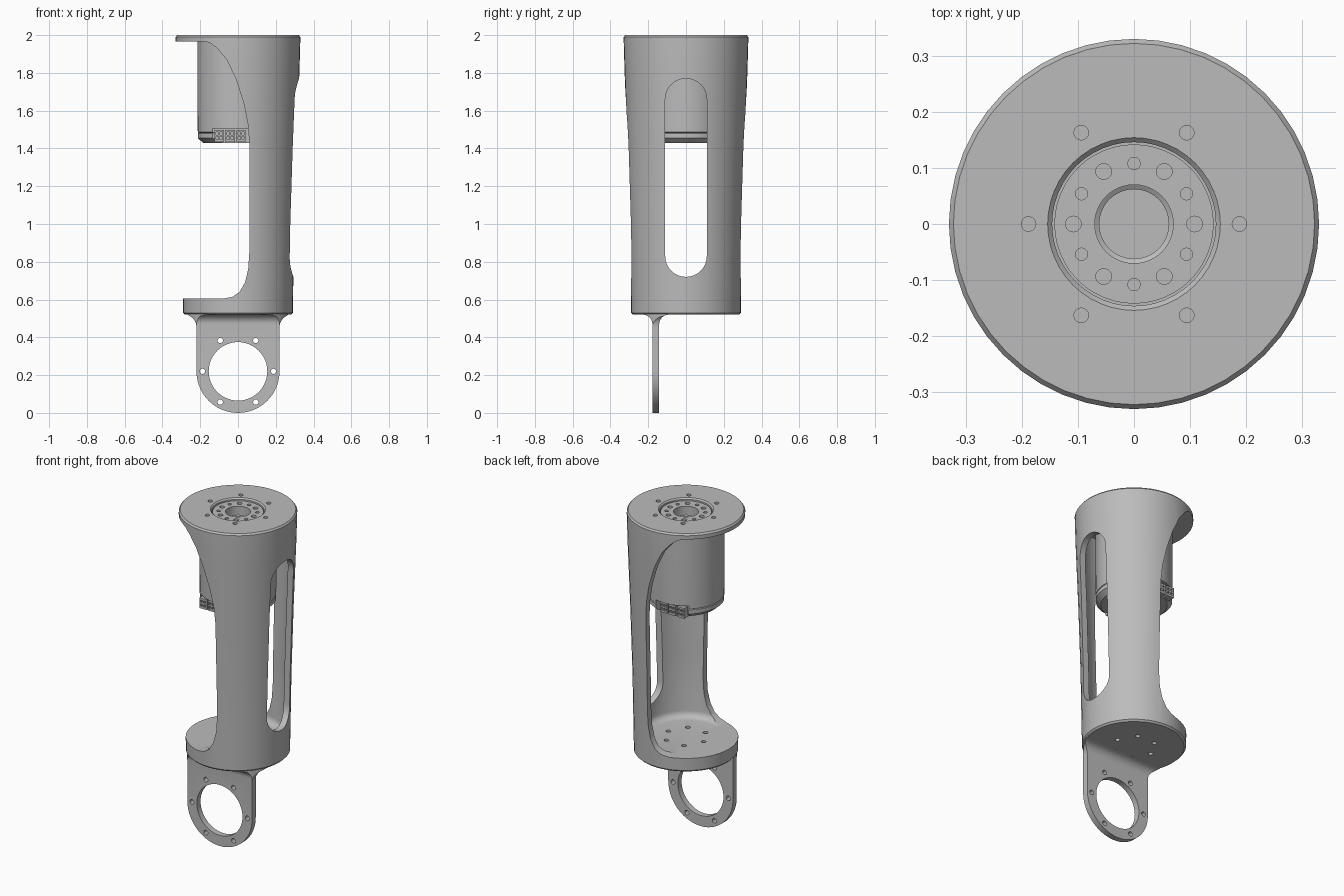
import bpy, bmesh
from math import sin, cos, pi, radians
from mathutils import Matrix, Vector

if "Cube" in bpy.data.objects:
    bpy.data.objects.remove(bpy.data.objects["Cube"], do_unlink=True)

grey = bpy.data.materials.new("plain grey")
grey.use_nodes = True
grey.diffuse_color = (0.5, 0.5, 0.5, 1)
grey.node_tree.nodes["Principled BSDF"].inputs["Base Color"].default_value = (0.5, 0.5, 0.5, 1)


def finish(name, bm):
    bmesh.ops.recalc_face_normals(bm, faces=bm.faces)
    mesh = bpy.data.meshes.new(name)
    bm.to_mesh(mesh)
    bm.free()
    mesh.materials.append(grey)
    obj = bpy.data.objects.new(name, mesh)
    bpy.context.collection.objects.link(obj)
    return obj


def lathe(name, profile, sides=48):
    """Solid of revolution from (radius, height) pairs; ends lie on the axis."""
    bm = bmesh.new()
    verts = [bm.verts.new((r, 0, z)) for r, z in profile]
    edges = [bm.edges.new(pair) for pair in zip(verts, verts[1:])]
    bmesh.ops.spin(bm, geom=verts + edges, cent=(0, 0, 0), axis=(0, 0, 1),
                   angle=2 * pi, steps=sides, use_duplicate=False)
    bmesh.ops.remove_doubles(bm, verts=bm.verts, dist=1e-4)
    return finish(name, bm)


def prism(name, outline, axis, start, end):
    """Extrude a 2D outline along x (outline in y, z) or y (outline in x, z)."""
    bm = bmesh.new()
    place = (lambda a, b: (start, a, b)) if axis == "x" else (lambda a, b: (a, start, b))
    face = bm.faces.new([bm.verts.new(place(a, b)) for a, b in outline])
    moved = bmesh.ops.extrude_face_region(bm, geom=[face])["geom"]
    step = Vector((end - start, 0, 0) if axis == "x" else (0, end - start, 0))
    bmesh.ops.translate(bm, vec=step, verts=[v for v in moved if isinstance(v, bmesh.types.BMVert)])
    return finish(name, bm)


def box(name, x, y, z):
    return prism(name, [(x[0], z[0]), (x[1], z[0]), (x[1], z[1]), (x[0], z[1])], "y", *y)


def arc(cx, cz, r, a0, a1, n=10):
    return [(cx + r * cos(radians(a0 + (a1 - a0) * i / n)),
             cz + r * sin(radians(a0 + (a1 - a0) * i / n))) for i in range(n + 1)]


def drills(spots, r, depth, along="z", sides=20):
    """Several round cutters in one object."""
    bm = bmesh.new()
    turn = Matrix.Rotation(pi / 2, 4, "X") if along == "y" else Matrix()
    for p in spots:
        bmesh.ops.create_cone(bm, cap_ends=True, segments=sides, radius1=r, radius2=r,
                              depth=depth, matrix=Matrix.Translation(p) @ turn)
    return finish("drill_cutter", bm)


def ring(radius, z, first=0):
    return [(radius * cos(radians(first + 60 * i)), radius * sin(radians(first + 60 * i)), z)
            for i in range(6)]


def carve(obj, cutter, operation="DIFFERENCE"):
    cutter.hide_render = True
    mod = obj.modifiers.new("carve", "BOOLEAN")
    mod.operation, mod.object, mod.solver = operation, cutter, "EXACT"
    bpy.context.view_layer.objects.active = obj
    bpy.ops.object.modifier_apply(modifier=mod.name)
    bpy.data.objects.remove(cutter, do_unlink=True)


# Tapered arm housing: outer solid, hollowed out
housing = lathe("arm_housing", [(0, 0.52), (0.28, 0.52), (0.29, 0.53), (0.293, 0.7), (0.298, 1.0),
                                (0.31, 1.4), (0.325, 1.8), (0.33, 1.975), (0.33, 1.99),
                                (0.322, 2), (0, 2)])
carve(housing, lathe("cavity_cutter", [(0, 0.605)] + arc(0.215, 0.645, 0.04, -90, 0, 5)
                     + [(0.262, 1.0), (0.274, 1.4), (0.289, 1.8), (0.292, 1.967), (0, 1.967)]))

# Open side with a sweeping edge from the top flange to the base
sweep = [(-0.5, 1.967), (-0.19, 1.967), (-0.15, 1.96), (-0.11, 1.93), (-0.06, 1.87), (-0.01, 1.765),
         (0.03, 1.64), (0.052, 1.53), (0.06, 1.43), (0.06, 0.85), (0.054, 0.76), (0.037, 0.69),
         (0.008, 0.64), (-0.03, 0.614), (-0.08, 0.605), (-0.5, 0.605)]
carve(housing, prism("sweep_cutter", sweep, "y", -0.5, 0.5))

# Long rounded slot through the closed side
slot = arc(0, 1.66, 0.11, 0, 180, 16) + arc(0, 0.83, 0.11, 180, 360, 16)
carve(housing, prism("slot_cutter", slot, "x", 0.1, 0.5))

# Top flange opening and bolt holes, base bolt holes
carve(housing, lathe("opening_cutter", [(0, 1.95), (0.146, 1.95), (0.146, 1.992),
                                        (0.155, 2.001), (0.155, 2.02), (0, 2.02)]))
carve(housing, drills(ring(0.188, 2), 0.013, 0.1))
carve(housing, drills(ring(0.12, 0.56), 0.014, 0.2))

# Drive unit hanging under the flange, with a recessed bore
motor = lathe("drive_unit", [(0, 1.43), (0.185, 1.43), (0.213, 1.455), (0.213, 1.48), (0.209, 1.483),
                             (0.213, 1.486), (0.215, 1.64), (0.215, 1.968), (0.142, 1.968),
                             (0.142, 1.985), (0.07, 1.985), (0.07, 1.93), (0.062, 1.925),
                             (0.062, 1.88), (0, 1.88)])
carve(motor, drills(ring(0.108, 1.985), 0.014, 0.05))
carve(motor, drills(ring(0.108, 1.985, 30), 0.011, 0.03))
for side in (-1, 1):
    y = sorted((side * 0.165, side * 0.3))
    carve(motor, box("recess_cutter", (-0.14, 0.06), y, (1.4, 1.505)))

# Cable sockets in the recesses
sockets = []
for side, label in ((-1, "front"), (1, "back")):
    for i in range(3):
        x = -0.125 + i * 0.058
        part = box(f"{label}_socket_{i + 1}", (x, x + 0.05),
                   sorted((side * 0.15, side * 0.196)), (1.435, 1.498))
        for z in (1.448, 1.472):
            for px in (x + 0.008, x + 0.029):
                carve(part, box("pin_cutter", (px, px + 0.013),
                                sorted((side * 0.18, side * 0.21)), (z, z + 0.014)))
        sockets.append(part)

# Mounting bracket: front outline crossed with a filleted side outline
front = (arc(0, 0.22, 0.22, 180, 360, 28) + arc(0.285, 0.455, 0.065, 180, 90, 8)
         + [(0.285, 0.53), (-0.285, 0.53)] + arc(-0.285, 0.455, 0.065, 90, 0, 8))
side = ([(-0.178, 0)] + [(-0.142, 0)] + arc(-0.092, 0.47, 0.05, 180, 90, 8)
        + [(-0.092, 0.53), (-0.228, 0.53)] + arc(-0.228, 0.47, 0.05, 90, 0, 8))
bracket = prism("mounting_bracket", front, "y", -0.3, 0)
carve(bracket, prism("side_shape", side, "x", -0.4, 0.4), "INTERSECT")
carve(bracket, lathe("round_limit", [(0, -0.1), (0.283, -0.1), (0.283, 0.6), (0, 0.6)]), "INTERSECT")
carve(bracket, drills([(0, -0.16, 0.22)], 0.155, 0.2, "y", 48))
carve(bracket, drills([(x, -0.16, 0.22 + z) for x, z, _ in ring(0.188, 0)], 0.014, 0.2, "y"))

# Smooth curved walls, crisp edges
bpy.ops.object.select_all(action="DESELECT")
for obj in [housing, motor, bracket] + sockets:
    obj.select_set(True)
bpy.context.view_layer.objects.active = housing
bpy.ops.object.shade_smooth_by_angle(angle=radians(30))
